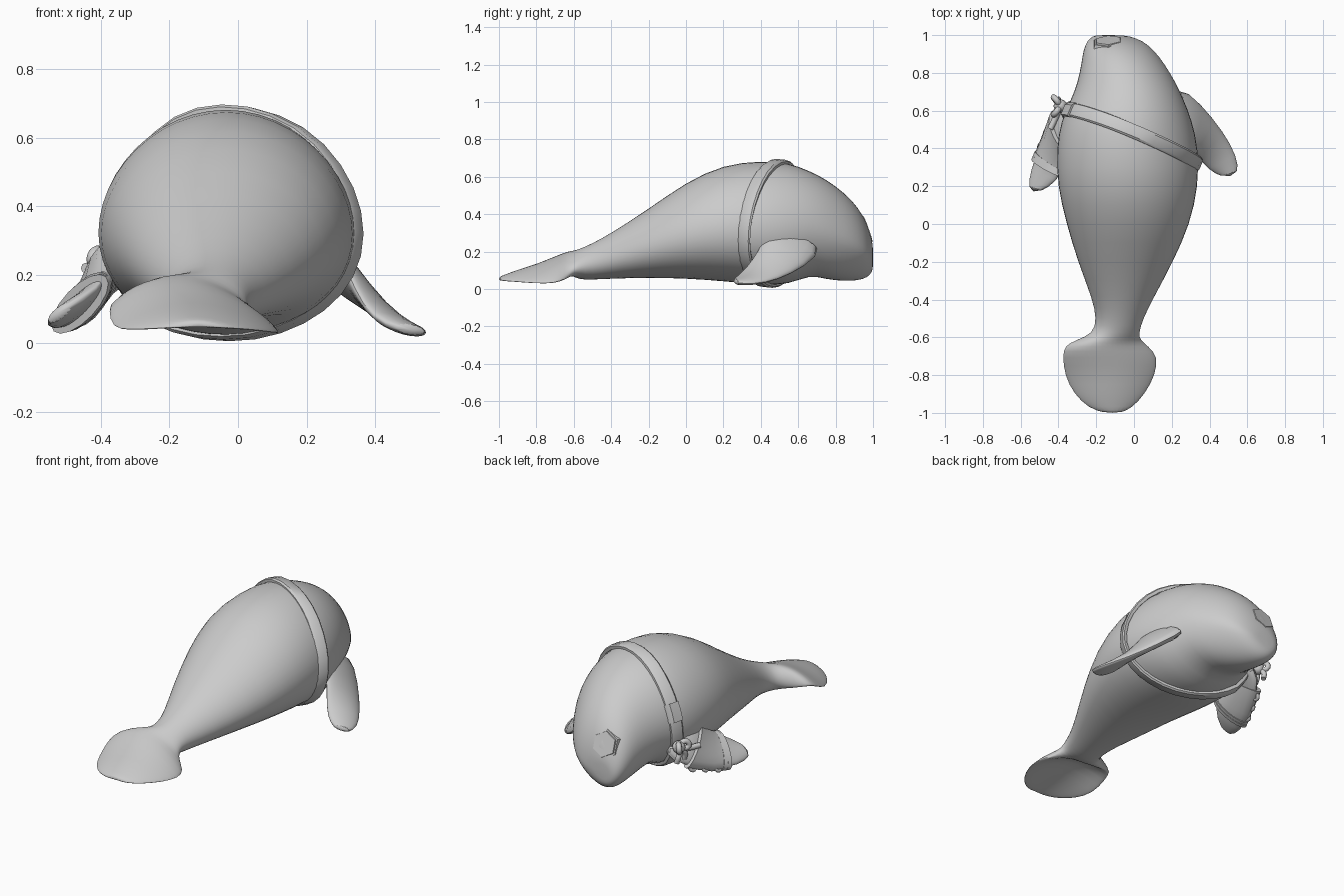
import bpy, bmesh, math
from mathutils import Vector

if "Cube" in bpy.data.objects:
    bpy.data.objects.remove(bpy.data.objects["Cube"])

grey = bpy.data.materials.new("plain grey")
grey.use_nodes = True
grey.diffuse_color = (0.6, 0.6, 0.6, 1)
grey.node_tree.nodes["Principled BSDF"].inputs["Base Color"].default_value = grey.diffuse_color


def finish(name, bm, subdivide=0, angle=60):
    """Turn a bmesh into a named, smooth shaded object."""
    bmesh.ops.recalc_face_normals(bm, faces=bm.faces)
    mesh = bpy.data.meshes.new(name)
    bm.to_mesh(mesh)
    bm.free()
    obj = bpy.data.objects.new(name, mesh)
    bpy.context.collection.objects.link(obj)
    mesh.materials.append(grey)
    bpy.ops.object.select_all(action="DESELECT")
    obj.select_set(True)
    bpy.context.view_layer.objects.active = obj
    bpy.ops.object.shade_smooth_by_angle(angle=math.radians(angle))
    if subdivide:
        obj.modifiers.new("smooth", "SUBSURF").levels = subdivide
        obj.modifiers["smooth"].render_levels = subdivide
    return obj


def loft(name, rings, closed=False, subdivide=0, angle=60):
    """Skin a row of point rings, capped or joined into a loop."""
    bm = bmesh.new()
    rows = [[bm.verts.new(p) for p in ring] for ring in rings]
    n = len(rows[0])
    pairs = list(zip(rows, rows[1:])) + ([(rows[-1], rows[0])] if closed else [])
    for a, b in pairs:
        for i in range(n):
            j = (i + 1) % n
            bm.faces.new((a[i], a[j], b[j], b[i]))
    if not closed:
        for row in (rows[0], rows[-1]):
            bm.faces.new(row)
    return finish(name, bm, subdivide, angle)


def turns(n):
    return [2 * math.pi * i / n for i in range(n)]


def tube(name, points, radius):
    """A soft cord through a few points."""
    curve = bpy.data.curves.new(name, "CURVE")
    curve.dimensions = "3D"
    curve.bevel_depth = radius
    curve.bevel_resolution = 2
    curve.resolution_u = 5
    curve.use_fill_caps = True
    spline = curve.splines.new("BEZIER")
    spline.bezier_points.add(len(points) - 1)
    for bp, p in zip(spline.bezier_points, points):
        bp.co = p
        bp.handle_left_type = bp.handle_right_type = "AUTO"
    obj = bpy.data.objects.new(name, curve)
    bpy.context.collection.objects.link(obj)
    curve.materials.append(grey)
    return obj


# Body and tail fluke: y, left x, right x, bottom z, top z, sideways tilt
SECTIONS = [
    (-1, -.16, -.07, .045, .065, 0), (-.975, -.24, -.01, .05, .075, 0),
    (-.9, -.32, .06, .07, .105, 0), (-.8, -.37, .115, .095, .135, .03),
    (-.7, -.38, .13, .125, .175, .13), (-.645, -.37, .075, .115, .195, .15),
    (-.615, -.31, .035, .08, .205, .08), (-.58, -.215, .025, .05, .21, 0),
    (-.5, -.2, .05, .05, .245, 0), (-.4, -.22, .1, .055, .3, 0),
    (-.2, -.3, .21, .06, .43, 0), (0, -.36, .3, .055, .575, 0),
    (.2, -.41, .345, .04, .67, 0), (.4, -.415, .345, .02, .69, 0),
    (.55, -.39, .31, .02, .68, 0), (.66, -.335, .265, .075, .635, 0),
    (.75, -.3, .225, .05, .59, 0), (.85, -.28, .165, .04, .515, 0),
    (.92, -.27, .11, .045, .44, 0), (.97, -.25, .05, .06, .35, 0),
    (.995, -.22, -.02, .09, .26, 0), (1, -.19, -.08, .12, .22, 0)]


def section(y):
    """Interpolated body section: centre x, centre z, half width, half height, tilt."""
    for a, b in zip(SECTIONS, SECTIONS[1:]):
        if y <= b[0]:
            break
    t = (y - a[0]) / (b[0] - a[0])
    _, x0, x1, z0, z1, tilt = [p + (q - p) * t for p, q in zip(a, b)]
    return (x0 + x1) / 2, (z0 + z1) / 2, (x1 - x0) / 2, (z1 - z0) / 2, tilt


def body_point(y, turn):
    """Point on the body: widest below the middle, fluke lobes droop, muzzle leans."""
    cx, cz, w, h, tilt = section(y)
    dx = w * math.cos(turn)
    z = cz + h * (math.sin(turn) - .1 * math.cos(turn) ** 2) - tilt * dx
    if y < -.6:
        z -= 1.3 * dx * dx
    if y > .65:
        dx -= (y - .65) * .8 * w * max(0, -math.sin(turn)) * (1 + math.cos(turn))
    return Vector((cx + dx, y, z))


loft("body", [[body_point(row[0], t) for t in turns(24)] for row in SECTIONS], subdivide=1, angle=80)


# Flippers: sections spanned between a leading and a trailing edge
def flipper_rings(lead, trail, grow, thick, thinning):
    out = []
    for i, (a, b) in enumerate(zip(lead, trail)):
        a, b = Vector(a), Vector(b)
        k = min(i + 1, len(lead) - 1)
        along = Vector(lead[k]) + Vector(trail[k]) - Vector(lead[k - 1]) - Vector(trail[k - 1])
        chord = (a - b) / 2 * grow
        side = chord.cross(along).normalized() * thick
        out.append([(a + b) / 2 + chord * math.cos(t) + side * math.sin(t) for t in turns(16)])
        thick *= thinning
    return out


left_lead = [(.21, .76, .23), (.35, .635, .12), (.47, .49, .05), (.545, .36, .025), (.555, .26, .035)]
left_trail = [(.2, .44, .34), (.3, .42, .265), (.34, .36, .155), (.39, .29, .075), (.47, .245, .04)]
right_lead = [(-.31, .7, .2), (-.42, .59, .12), (-.48, .44, .06), (-.55, .28, .04), (-.56, .175, .065)]
right_trail = [(-.29, .46, .33), (-.37, .41, .28), (-.38, .32, .21), (-.4, .23, .165), (-.505, .165, .105)]
loft("left_flipper", flipper_rings(left_lead, left_trail, 1.03, .05, .78), subdivide=1)
loft("right_flipper", flipper_rings(right_lead, right_trail, 1.03, .05, .8), subdivide=1)

# Cuff wrapped round the right flipper, with a raised rim
cuff = flipper_rings(right_lead[1:4], right_trail[1:4], 1.12, .052, .93)
cuff[2] = [p.lerp(q, .6) for p, q in zip(cuff[1], cuff[2])]
loft("cuff", cuff)
for name, t in (("cuff_rim", .97), ("cuff_band", .72)):
    edge = [p.lerp(q, t) for p, q in zip(cuff[1], cuff[2])]
    mid = sum(edge, Vector()) / len(edge)
    step = (cuff[2][0] - cuff[1][0]).normalized() * .012
    loft(name, [[mid + (p - mid) * 1.05 + step * s for p in edge] for s in (-1, 1)])

# Cord laced along the lower edge of the cuff
for i in range(3):
    low = cuff[0][0].lerp(cuff[2][0], .2 + .3 * i)
    tube("lace", [low + Vector(d) for d in ((.02, .03, .015), (.005, .01, -.01), (.01, -.03, .012))], .01)

# Strap round the chest in a slanted plane that leans forward at the top
across = Vector((.413, 1, -.1)).normalized()


def strap_point(turn):
    p = Vector()
    for _ in range(12):
        p = body_point(.422 - .413 * p.x + .1 * p.z, turn)
    _cx, _cz, w, h, _tilt = section(p.y)
    return p, Vector((math.cos(turn) / w, 0, math.sin(turn) / h)).normalized()


PROFILE = [(-.037, -.015), (-.037, .003), (-.026, .011), (.026, .011), (.037, .003), (.037, -.015)]


def strap_ring(turn, width=1, height=1):
    p, n = strap_point(turn)
    return [p + across * s * width + n * t * height for s, t in PROFILE]


loft("strap", [strap_ring(t) for t in turns(32)], closed=True, angle=35)
loft("buckle", [strap_ring(t, 1.1, 1.9) for t in (2.64, 2.8, 2.96)], angle=35)

# Knot with two loops and two loose ends
knot = Vector((-.39, .625, .24))
bm = bmesh.new()
bmesh.ops.create_uvsphere(bm, u_segments=12, v_segments=8, radius=.036)
bmesh.ops.translate(bm, verts=bm.verts, vec=knot)
finish("knot", bm)
for side in (-1, 1):
    loop = [(0, 0, 0), (-.02, .03 * side, .03), (-.035, .045 * side, 0), (0, 0, -.01)]
    tube("knot_loop", [knot + Vector(p) for p in loop], .016)
    end = [(0, 0, 0), (-.02, .03 * side, -.04), (-.01, .035 * side, -.08)]
    tube("knot_end", [knot + Vector(p) for p in end], .015)
tube("cuff_tie", [knot, knot + Vector((-.02, -.05, -.02)), cuff[0][4]], .016)

# Nose pad
bm = bmesh.new()
bmesh.ops.create_cone(bm, cap_ends=True, segments=6, radius1=.095, radius2=.082, depth=.04)
rim = [e for e in bm.edges if all(v.co.z > 0 for v in e.verts)]
bmesh.ops.bevel(bm, geom=rim, offset=.008, segments=2, affect="EDGES")
pad = finish("nose_pad", bm, angle=40)
pad.location = (-.135, .955, .315)
pad.rotation_euler = Vector((-.05, .9, .32)).to_track_quat("Z", "Y").to_euler()
